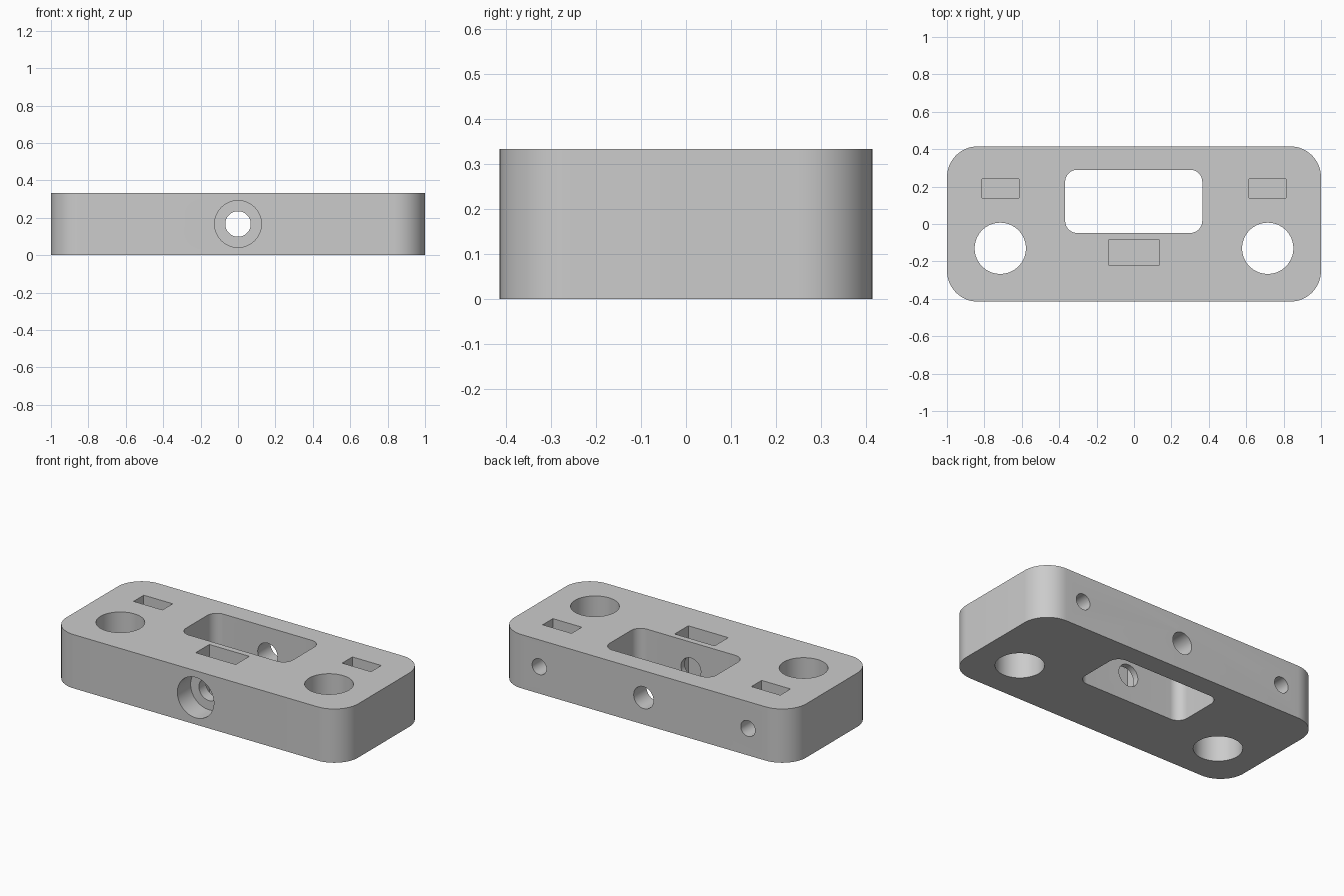
import bpy
import bmesh
from math import radians, sin, cos, pi
from mathutils import Matrix

default = bpy.data.objects.get("Cube")
if default:
    bpy.data.objects.remove(default)

HEIGHT = 0.333
MID_Z = HEIGHT / 2
DEPTH = 0.415

grey = bpy.data.materials.new("plain grey")
grey.use_nodes = True
colour = (0.6, 0.6, 0.6, 1)
grey.diffuse_color = colour
grey.node_tree.nodes["Principled BSDF"].inputs["Base Color"].default_value = colour


def to_object(name, bm):
    bmesh.ops.recalc_face_normals(bm, faces=bm.faces)
    mesh = bpy.data.meshes.new(name)
    bm.to_mesh(mesh)
    bm.free()
    mesh.materials.append(grey)
    obj = bpy.data.objects.new(name, mesh)
    bpy.context.collection.objects.link(obj)
    return obj


def rounded_block(name, x0, x1, y0, y1, z0, z1, radius=0, steps=16):
    """Upright block with rounded vertical edges."""
    corners = [(x1, y1, -1, -1), (x0, y1, 1, -1), (x0, y0, 1, 1), (x1, y0, -1, 1)]
    bm = bmesh.new()
    ring = []
    for i, (x, y, sx, sy) in enumerate(corners):
        for k in range(steps + 1 if radius else 1):
            a = (i + k / steps) * pi / 2
            ring.append(bm.verts.new((x + sx * radius + radius * cos(a),
                                      y + sy * radius + radius * sin(a), z0)))
    base = bm.faces.new(ring)
    top = bmesh.ops.extrude_face_region(bm, geom=[base])["geom"]
    bmesh.ops.translate(bm, vec=(0, 0, z1 - z0),
                        verts=[v for v in top if isinstance(v, bmesh.types.BMVert)])
    return to_object(name, bm)


def cylinder(name, radius, x, y0, y1, upright=False):
    """Horizontal cylinder from y0 to y1, or an upright one centred on y0."""
    bm = bmesh.new()
    if upright:
        place = Matrix.Translation((x, y0, MID_Z))
        length = 1
    else:
        place = Matrix.Translation((x, (y0 + y1) / 2, MID_Z)) @ Matrix.Rotation(pi / 2, 4, "X")
        length = y1 - y0
    bmesh.ops.create_cone(bm, cap_ends=True, segments=64, radius1=radius,
                          radius2=radius, depth=length, matrix=place)
    return to_object(name, bm)


# Main body
body = rounded_block("clamp_body", -1, 1, -DEPTH, DEPTH, 0, HEIGHT, 0.165)

# Central window, middle nut slot, middle bolt hole and its counterbore
cutters = [
    rounded_block("window_cutter", -0.368, 0.365, -0.048, 0.29, -0.2, 0.6, 0.065),
    rounded_block("middle_slot_cutter", -0.137, 0.137, -0.218, -0.085, 0.03, 0.6),
    cylinder("middle_bolt_cutter", 0.068, 0, -0.6, 0.6),
    cylinder("counterbore_cutter", 0.125, 0, -0.6, -0.285),
]

# Rod holes, side nut slots and clamping screw holes
for side, s in (("left", 1), ("right", -1)):
    x = s * 0.715
    cutters += [
        cylinder(side + "_rod_cutter", 0.137, x, -0.13, 0, upright=True),
        rounded_block(side + "_slot_cutter", x - 0.099, x + 0.099, 0.14, 0.24, 0.07, 0.6),
        cylinder(side + "_screw_cutter", 0.049, x, -0.1, 0.6),
    ]

# Cut every opening out of the body
bpy.context.view_layer.objects.active = body
body.select_set(True)
for cutter in cutters:
    mod = body.modifiers.new(cutter.name, "BOOLEAN")
    mod.operation = "DIFFERENCE"
    mod.solver = "EXACT"
    mod.object = cutter
    bpy.ops.object.modifier_apply(modifier=mod.name)
    bpy.data.objects.remove(cutter)

bpy.ops.object.shade_smooth_by_angle(angle=radians(30))
